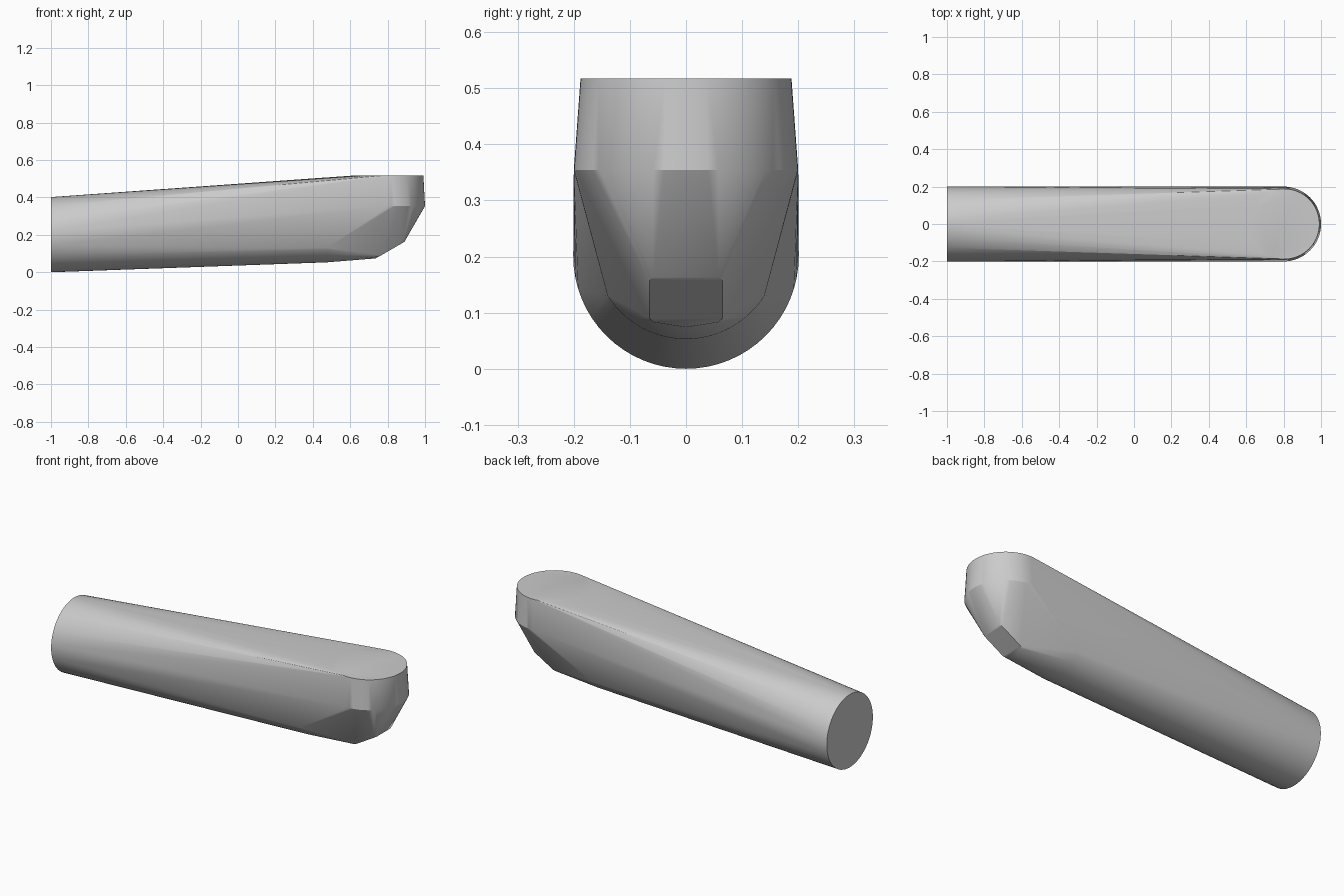
import bpy, bmesh, math
from mathutils import Vector

cube = bpy.data.objects.get("Cube")
if cube:
    bpy.data.objects.remove(cube, do_unlink=True)

grey = bpy.data.materials.new("plain grey")
grey.use_nodes = True
colour = (0.6, 0.6, 0.6, 1)
grey.diffuse_color = colour
grey.node_tree.nodes["Principled BSDF"].inputs["Base Color"].default_value = colour


def arc(centre, u, v, radius, start=0, end=360, steps=64):
    """Points on an arc in the plane spanned by u and v."""
    angles = [math.radians(start + (end - start) * i / steps) for i in range(steps + 1)]
    return [Vector(centre) + radius * (Vector(u) * math.cos(a) + Vector(v) * math.sin(a))
            for a in angles]


X, Y, Z, DOWN = (1, 0, 0), (0, 1, 0), (0, 0, 1), (0, 0, -1)

# Round butt end, and the narrower belly arc near the nose
points = arc((-1, 0, 0.201), Y, Z, 0.201)
points += arc((0.475, 0, 0.218), DOWN, Y, 0.165, -58, 58, 32)

# Flat round top of the nose and the wider rim under it
points += arc((0.803, 0, 0.517), X, Y, 0.188)
points += arc((0.8, 0, 0.354), X, Y, 0.2, -90, 90, 32)

# Small slanted rectangular facet under the nose, with clipped corners
for side in (-1, 1):
    for x, y, z in ((0.752, 0.058, 0.083), (0.765, 0.065, 0.09),
                    (0.88, 0.065, 0.157), (0.89, 0.059, 0.163)):
        points.append(Vector((x, side * y, z)))
points.append(Vector((0.735, 0, 0.074)))

# Stretch one convex skin over all the sections
bm = bmesh.new()
for p in points:
    bm.verts.new(p)
bmesh.ops.remove_doubles(bm, verts=bm.verts, dist=0.0005)
hull = bmesh.ops.convex_hull(bm, input=bm.verts)
unused = {v for v in hull["geom_interior"] + hull["geom_unused"]
          if isinstance(v, bmesh.types.BMVert) and not v.link_faces}
bmesh.ops.delete(bm, geom=list(unused), context="VERTS")
bmesh.ops.dissolve_limit(bm, angle_limit=math.radians(0.3), verts=bm.verts, edges=bm.edges)
bmesh.ops.recalc_face_normals(bm, faces=bm.faces)

mesh = bpy.data.meshes.new("tapered_body")
bm.to_mesh(mesh)
bm.free()
body = bpy.data.objects.new("tapered_body", mesh)
bpy.context.collection.objects.link(body)
mesh.materials.append(grey)

bpy.ops.object.select_all(action="DESELECT")
body.select_set(True)
bpy.context.view_layer.objects.active = body
bpy.ops.object.shade_smooth_by_angle(angle=math.radians(30))
